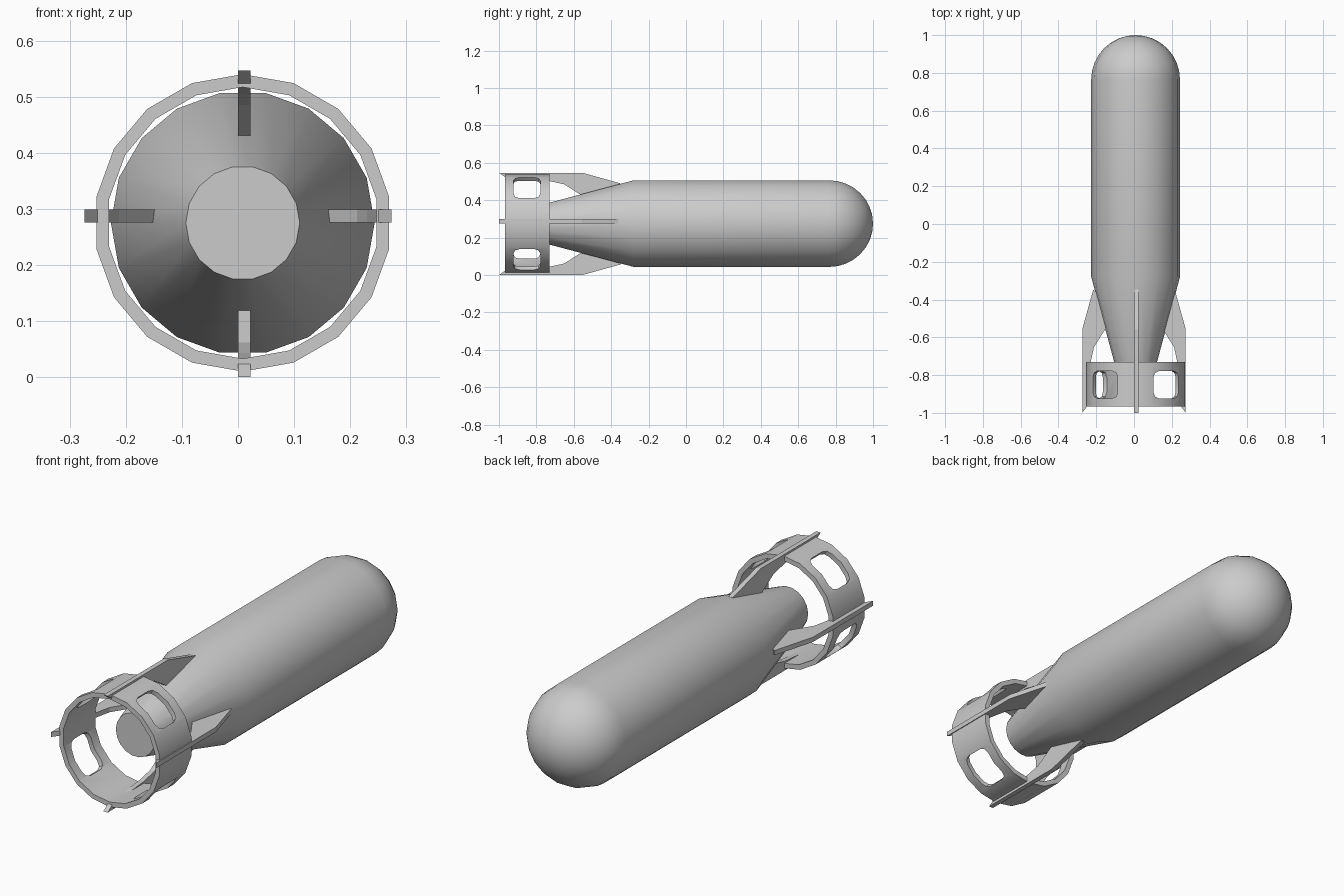
import bpy, bmesh
from math import sin, cos, pi, radians
from mathutils import Vector

if "Cube" in bpy.data.objects:
    bpy.data.objects.remove(bpy.data.objects["Cube"])

CX, CZ, SIDES = 0.0085, 0.275, 18


def make_object(name, bm, smooth=False):
    bmesh.ops.recalc_face_normals(bm, faces=bm.faces[:])
    mesh = bpy.data.meshes.new(name)
    bm.to_mesh(mesh)
    bm.free()
    ob = bpy.data.objects.new(name, mesh)
    bpy.context.collection.objects.link(ob)
    if smooth:
        shade(ob)
    return ob


def shade(ob):
    bpy.ops.object.select_all(action='DESELECT')
    ob.select_set(True)
    bpy.context.view_layer.objects.active = ob
    bpy.ops.object.shade_smooth_by_angle(angle=radians(30))


def loop(bm, r, y, start):
    return [bm.verts.new((CX + r * cos(start + 2 * pi * i / SIDES), y,
                          CZ + r * sin(start + 2 * pi * i / SIDES)))
            for i in range(SIDES)]


def bridge(bm, a, b):
    for i in range(SIDES):
        j = (i + 1) % SIDES
        bm.faces.new((a[i], a[j], b[j], b[i]))


def prism(bm, pts, offset):
    a = [bm.verts.new(p) for p in pts]
    b = [bm.verts.new(p + offset) for p in pts]
    bm.faces.new(a)
    bm.faces.new(b[::-1])
    for i in range(len(a)):
        j = (i + 1) % len(a)
        bm.faces.new((a[i], b[i], b[j], a[j]))


# Body: tapered tail, cylinder and round nose
R, NOSE = 0.235, 8
profile = [(0.1015, -0.775), (R, -0.28)]
profile += [(R * cos(pi / 2 * k / NOSE), 0.765 + R * sin(pi / 2 * k / NOSE))
            for k in range(NOSE)]
bm = bmesh.new()
rings = [loop(bm, r, y, 0) for r, y in profile]
for a, b in zip(rings, rings[1:]):
    bridge(bm, a, b)
bm.faces.new(rings[0])
tip = bm.verts.new((CX, 1.0, CZ))
for i in range(SIDES):
    bm.faces.new((rings[-1][i], rings[-1][(i + 1) % SIDES], tip))
make_object("body", bm, True)

# Tail ring
bm = bmesh.new()
rings = [loop(bm, r, y, pi / 2) for r, y in
         [(0.265, -0.967), (0.265, -0.731), (0.242, -0.731), (0.242, -0.967)]]
for i in range(4):
    bridge(bm, rings[i], rings[(i + 1) % 4])
tail_ring = make_object("tail_ring", bm)

# Rounded window cutters through the ring
bm = bmesh.new()
W, H, C = 0.086, 0.072, 0.032
for deg in (50, 130, 210, 310):
    a = radians(deg)
    out, side = Vector((cos(a), 0, sin(a))), Vector((-sin(a), 0, cos(a)))
    base = Vector((CX, -0.851, CZ)) + out * 0.19
    pts = []
    for k, (sx, sy) in enumerate([(1, 1), (-1, 1), (-1, -1), (1, -1)]):
        for step in range(3):
            t = pi / 2 * k + pi / 4 * step
            pts.append(base + side * (sx * (W - C) + C * cos(t))
                       + Vector((0, sy * (H - C) + C * sin(t), 0)))
    prism(bm, pts, out * 0.12)
cutter = make_object("window_cutter", bm)
cutter.hide_render = True
mod = tail_ring.modifiers.new("windows", 'BOOLEAN')
mod.operation, mod.solver, mod.object = 'DIFFERENCE', 'EXACT', cutter
bpy.context.view_layer.update()
tail_ring.data = bpy.data.meshes.new_from_object(
    tail_ring.evaluated_get(bpy.context.evaluated_depsgraph_get()))
tail_ring.modifiers.clear()
bpy.data.objects.remove(cutter)
shade(tail_ring)

# Four fins: profile as (y, distance from axis)
fin = [(-1.0, 0.2735), (-0.555, 0.2735), (-0.348, 0.216), (-0.37, 0.19),
       (-0.54, 0.141), (-0.565, 0.157), (-0.652, 0.212), (-0.735, 0.23),
       (-0.967, 0.25)]
T = 0.0225
for name, d in [("fin_top", (0, 1)), ("fin_bottom", (0, -1)),
                ("fin_left", (-1, 0)), ("fin_right", (1, 0))]:
    bm = bmesh.new()
    base = Vector((0, 0, 0.2735)) if d[1] else Vector((0, 0, 0.276))
    thick = Vector((T, 0, 0)) if d[1] else Vector((0, 0, T))
    prism(bm, [base + Vector((d[0] * r, y, d[1] * r)) for y, r in fin], thick)
    make_object(name, bm)
